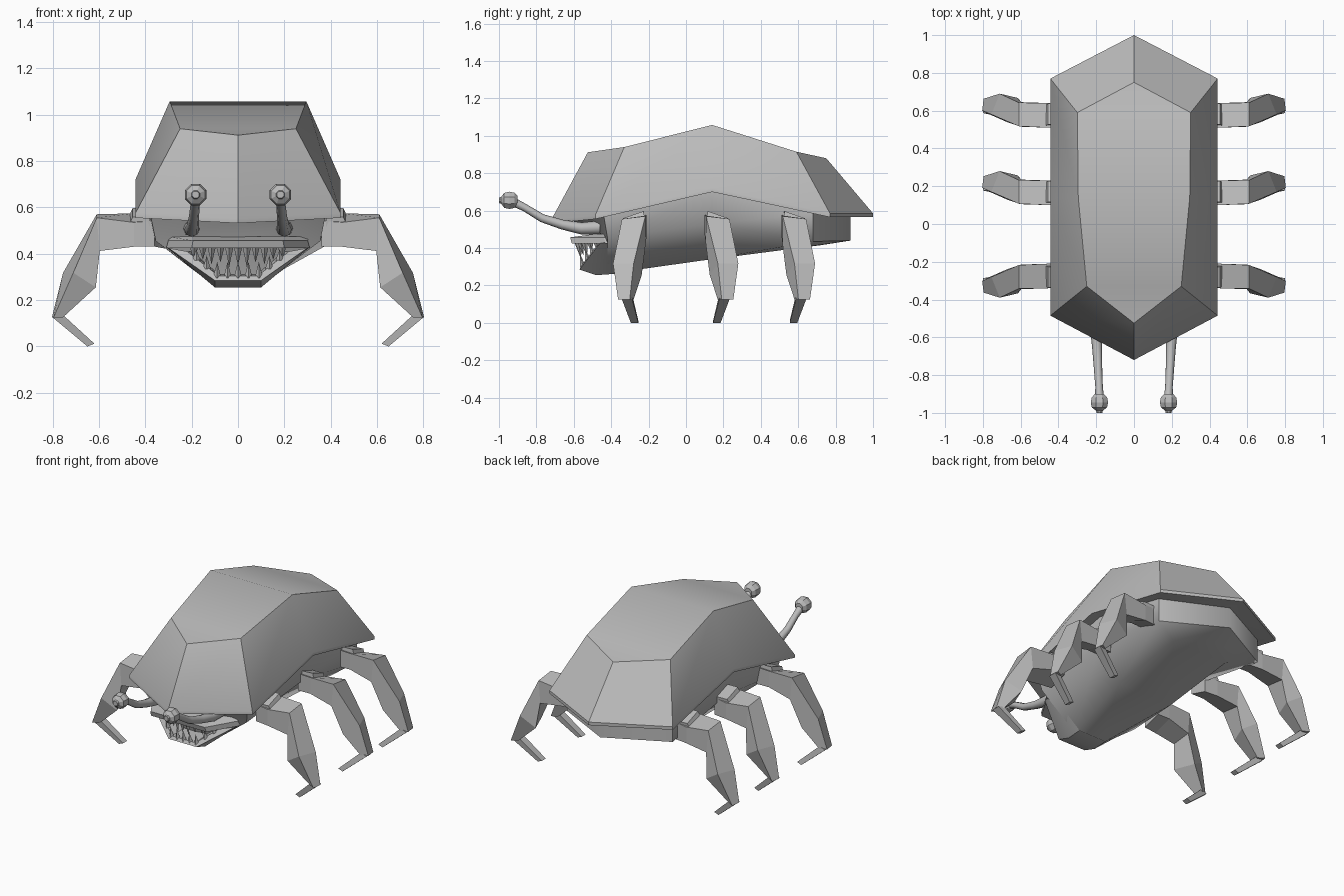
import bpy, bmesh, math
from mathutils import Vector

cube = bpy.data.objects.get("Cube")
if cube:
    bpy.data.objects.remove(cube)

grey = bpy.data.materials.new("shell_grey")
grey.use_nodes = True
GREY = (0.5, 0.5, 0.5, 1)
grey.diffuse_color = GREY
grey.node_tree.nodes["Principled BSDF"].inputs["Base Color"].default_value = GREY


def finish(name, bm, smooth=None):
    bmesh.ops.recalc_face_normals(bm, faces=bm.faces)
    me = bpy.data.meshes.new(name)
    bm.to_mesh(me)
    bm.free()
    me.materials.append(grey)
    ob = bpy.data.objects.new(name, me)
    bpy.context.collection.objects.link(ob)
    if smooth:
        bpy.ops.object.select_all(action='DESELECT')
        ob.select_set(True)
        bpy.context.view_layer.objects.active = ob
        bpy.ops.object.shade_smooth_by_angle(angle=math.radians(smooth))


def mirrored(half):
    """Complete a half ring across the x = 0 plane."""
    return half + [(-x, y, z) for x, y, z in reversed(half) if x > 0]


def loft(bm, rings, closed=True, cap=False):
    vs = [[bm.verts.new(p) for p in r] for r in rings]
    n = len(vs[0])
    for a, b in zip(vs, vs[1:]):
        for i in range(n if closed else n - 1):
            j = (i + 1) % n
            bm.faces.new((a[i], a[j], b[j], b[i]))
    if cap:
        bm.faces.new(vs[0])
        bm.faces.new(vs[-1])
    return vs


def strip_cap(bm, r):
    """Close an eight point ring with rows running across the body."""
    bm.faces.new((r[0], r[1], r[7]))
    bm.faces.new((r[1], r[2], r[6], r[7]))
    bm.faces.new((r[2], r[3], r[5], r[6]))
    bm.faces.new((r[3], r[4], r[5]))


def body_part(name, halves, smooth):
    bm = bmesh.new()
    vs = loft(bm, [mirrored(h) for h in halves])
    strip_cap(bm, vs[0])
    strip_cap(bm, vs[-1])
    finish(name, bm, smooth)


# Faceted shell: crown, rim and underside, each from rear tip to front tip
crown = [(0, .75, .88), (.3, .59, .915), (.295, .14, 1.058), (.25, -.33, .94), (0, -.525, .912)]
rim = [(0, 1, .585), (.443, .77, .585), (.443, .14, .72), (.443, -.485, .575), (0, -.72, .552)]
rim_low = [(x, y, z - .02) for x, y, z in rim]
body_top = [(0, .88, .575), (.38, .68, .585), (.38, .14, .7), (.38, -.44, .575), (0, -.6, .545)]
body_part("shell", [crown, rim, rim_low, body_top], 33)

# Body hanging below the shell
body_edge = [(0, .88, .44), (.38, .68, .435), (.38, .14, .53), (.355, -.42, .455), (0, -.49, .45)]
belly = [(0, .72, .415), (.2, .6, .4), (.2, .1, .335), (.1, -.42, .262), (0, -.42, .262)]
body_part("body", [body_top, body_edge, belly], 60)

# Upper lip
bm = bmesh.new()
lip = [(.31, -.38), (.31, -.43), (.2, -.61)]
loft(bm, [mirrored([(x, y, .425) for x, y in lip]),
          mirrored([(x * .97, y - .01, .457) for x, y in lip]),
          mirrored([(.31, -.38, .475), (.31, -.41, .475), (.2, -.49, .475)])], cap=True)
finish("upper_lip", bm)

# Lower jaw with a hollow mouth
bm = bmesh.new()
loft(bm, [mirrored(h) for h in (
    [(.31, -.38, .43), (.1, -.38, .262)],
    [(.31, -.43, .43), (.1, -.48, .255)],
    [(.3, -.46, .425), (.1, -.57, .285)],
    [(.22, -.48, .41), (.085, -.56, .305)],
    [(.2, -.43, .41), (.08, -.43, .31)])], closed=False)
finish("lower_jaw", bm, 35)


# Teeth along both lips
def tooth(bm, base, tip, r):
    ring = [bm.verts.new((base[0] + r * math.cos(a), base[1] + r * math.sin(a), base[2]))
            for a in (0, math.pi / 2, math.pi, math.pi * 1.5)]
    top = bm.verts.new(tip)
    for i in range(4):
        bm.faces.new((ring[i], ring[(i + 1) % 4], top))


bm = bmesh.new()
for i in range(-5, 6):
    x = i * .038
    y = -.58 + .1 * abs(i / 5) ** 2
    length = .05 + .03 * (1 - abs(i) / 5) + .014 * (i % 2)
    tooth(bm, (x, y, .435), (x, y + .015, .43 - length), .019)
for i in range(-4, 5):
    x = i * .045
    rise = max(0, abs(x) - .09) * .85
    tooth(bm, (x, -.55 + rise * .7, .295 + rise), (x, -.565 + rise * .7, .365 + rise * .7), .018)
finish("teeth", bm)


# Eye stalks and eyes
def stalk(side, name):
    bm = bmesh.new()
    path = [(.2, -.46, .51, .037), (.2, -.56, .505, .032), (.195, -.66, .525, .026),
            (.19, -.77, .56, .022), (.185, -.86, .615, .02), (.182, -.93, .65, .024)]
    pts = [Vector((side * p[0], p[1], p[2])) for p in path]
    rings = []
    for i, p in enumerate(pts):
        d = (pts[min(i + 1, len(pts) - 1)] - pts[max(i - 1, 0)]).normalized()
        u = d.cross(Vector((1, 0, 0))).normalized()
        w = d.cross(u)
        rings.append([p + path[i][3] * (math.cos(k * math.tau / 8) * u + math.sin(k * math.tau / 8) * w)
                      for k in range(8)])
    loft(bm, rings, cap=True)
    finish(name + "_eye_stalk", bm, 50)
    # Faceted eyeball ringed around its forward axis, ending in a small pupil
    bm = bmesh.new()
    profile = [(-.9, .026), (-.918, .044), (-.945, .05), (-.972, .043), (-.988, .02), (-1, .016)]
    loft(bm, [[(side * .183 + r * math.cos((k + .5) * math.tau / 8), y,
                .655 + r * math.sin((k + .5) * math.tau / 8)) for k in range(8)]
              for y, r in profile], cap=True)
    finish(name + "_eye", bm)


# Leg joints: outer x, z, y, width, then inner x, z, y, width, then tilt and skew along y
JOINTS = [(.36, .56, .57, .12, .36, .45, .57, .12, .3, 0), (.45, .555, .575, .13, .45, .45, .575, .13, .3, 0),
          (.61, .563, .58, .125, .597, .42, .58, .13, .12, 0), (.733, .318, .635, .11, .64, .255, .602, .13, 0, .4),
          (.8, .125, .632, .062, .76, .125, .61, .06, 0, .12)]
FOOT = [(.76, .14, .61, .05, .8, .125, .615, .055, 0, 0), (.62, .012, .575, .04, .65, 0, .575, .04, 0, 0)]
HIP = [(.38, .575, .58, .11, .38, .5, .575, .11, .35, 0), (.455, .578, .582, .11, .472, .54, .575, .11, .35, 0)]


def leg(side, flip, shift, name):
    bm = bmesh.new()
    for joints in (JOINTS, FOOT, HIP):
        rings = []
        for ox, oz, oy, ow, ix, iz, iy, iw, tilt, skew in joints:
            corners = ((ox, oz, oy, -ow / 2), (ox, oz, oy, ow / 2),
                       (ix, iz, iy, iw / 2), (ix, iz, iy, -iw / 2))
            rings.append([(side * (x - skew * d), flip * (y + d) + shift, z - tilt * d)
                          for x, z, y, d in corners])
        loft(bm, rings, cap=True)
    finish(name + "_leg", bm)


for side, word in ((1, "left"), (-1, "right")):
    stalk(side, word)
    leg(side, 1, 0, word + "_rear")
    leg(side, 1, -.41, word + "_middle")
    leg(side, -1, .3, word + "_front")
